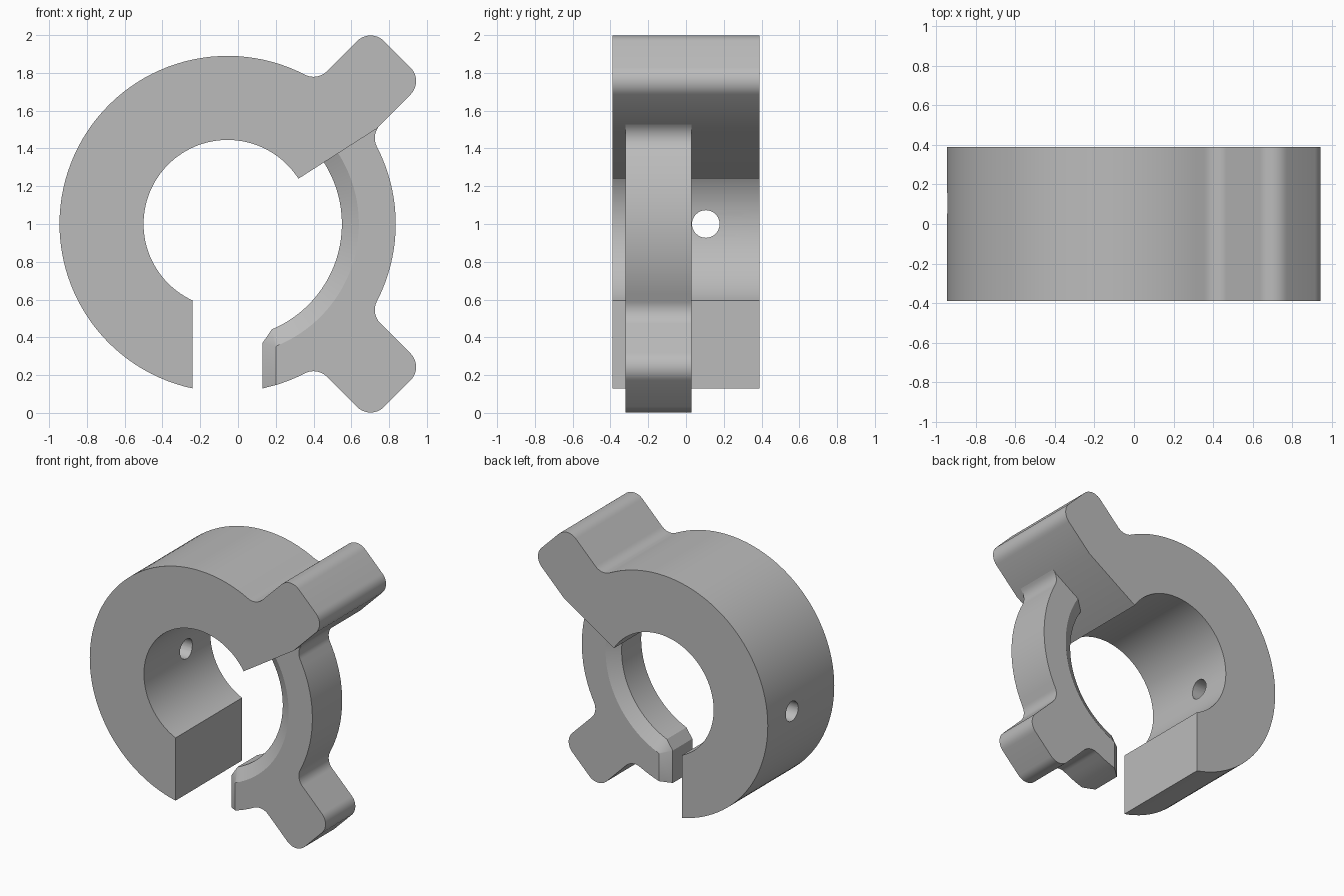
import bpy
import bmesh
import math
from mathutils import Matrix, Vector

cube = bpy.data.objects.get("Cube")
if cube:
    bpy.data.objects.remove(cube, do_unlink=True)

CX, CZ = -0.055, 1.0                 # ring axis
R_OUT, R_BORE = 0.89, 0.445
CUT = 32.6                           # angle of the radial cut, degrees
LUG_HALF, LUG_TIP, FILLET = 0.2, 1.27, 0.1

grey = bpy.data.materials.new("plain grey")
grey.use_nodes = True
grey.diffuse_color = (0.5, 0.5, 0.5, 1)
grey.node_tree.nodes["Principled BSDF"].inputs["Base Color"].default_value = (0.5, 0.5, 0.5, 1)


def polar(r, deg):
    a = math.radians(deg)
    return Vector((r * math.cos(a), r * math.sin(a)))


def arc(r, a0, a1, centre=(0, 0), step=3):
    n = max(2, round(abs(a1 - a0) / step))
    return [Vector(centre) + polar(r, a0 + (a1 - a0) * i / n) for i in range(n + 1)]


def turn(points, deg):
    rot = Matrix.Rotation(math.radians(deg), 2)
    return [rot @ p for p in points]


# Half of a lug pointing along +u: fillet off the ring, then the rounded tip corner
FU = math.sqrt((R_OUT + FILLET) ** 2 - (LUG_HALF + FILLET) ** 2)
SPREAD = math.degrees(math.asin((LUG_HALF + FILLET) / (R_OUT + FILLET)))


def root_fillet():
    return arc(FILLET, 180 + SPREAD, 270, (FU, LUG_HALF + FILLET), 8)


def tip_corner():
    return arc(FILLET, 90, 0, (LUG_TIP - FILLET, LUG_HALF - FILLET), 8)


def flip(points):
    return [Vector((p.x, -p.y)) for p in reversed(points)]


def loft(name, layers):
    """Skin equal-length outlines, given as (y, points), and cap both ends."""
    bm = bmesh.new()
    rings = [[bm.verts.new((CX + p.x, y, CZ + p.y)) for p in pts] for y, pts in layers]
    for a, b in zip(rings, rings[1:]):
        for i in range(len(a)):
            j = (i + 1) % len(a)
            bm.faces.new((a[i], a[j], b[j], b[i]))
    bm.faces.new(rings[0])
    bm.faces.new(rings[-1])
    bmesh.ops.recalc_face_normals(bm, faces=bm.faces)
    mesh = bpy.data.meshes.new(name)
    bm.to_mesh(mesh)
    bm.free()
    obj = bpy.data.objects.new(name, mesh)
    bpy.context.collection.objects.link(obj)
    mesh.materials.append(grey)
    return obj


def activate(obj):
    bpy.ops.object.select_all(action="DESELECT")
    obj.select_set(True)
    bpy.context.view_layer.objects.active = obj


# Wide collar body with the upper lug
gap = -0.24 - CX
gap_out = 270 + math.degrees(math.asin(gap / R_OUT))
gap_in = 270 + math.degrees(math.asin(gap / R_BORE))
lug_top = turn(root_fillet() + tip_corner() + flip(tip_corner()), 45)
side_u = LUG_HALF / math.tan(math.radians(45 - CUT))
lug_base = turn([Vector((side_u, -LUG_HALF))], 45)
outline = (arc(R_BORE, CUT, gap_in) + arc(R_OUT, gap_out, 45 + SPREAD)[:-1]
           + lug_top + lug_base)
body = loft("collar_body", [(-0.39, outline), (0.39, outline)])

# Round cross hole through the side wall
bpy.ops.mesh.primitive_cylinder_add(vertices=40, radius=0.073, depth=0.8,
                                    location=(-0.75, 0.105, 1.0),
                                    rotation=(0, math.pi / 2, 0))
drill = bpy.context.object
drill.name = "hole_cutter"
drill.hide_render = True
activate(body)
mod = body.modifiers.new("cross_hole", "BOOLEAN")
mod.operation = "DIFFERENCE"
mod.solver = "EXACT"
mod.object = drill
bpy.ops.object.modifier_apply(modifier=mod.name)
bpy.data.objects.remove(drill, do_unlink=True)

# Thin arm: its outer edge runs from the body down round the lower lug
arm_top = turn([Vector((FU, -LUG_HALF + 0.02))] + flip(root_fillet()), 45)
low_lug = turn(root_fillet() + tip_corner() + flip(tip_corner()) + flip(root_fillet()), -45)
outer = (arm_top + arc(R_OUT, 45 - SPREAD, -45 + SPREAD)[1:-1] + low_lug
         + arc(R_OUT, -45 - SPREAD, -71)[1:])


def arm_outline(bore, end_x, shoulder, last):
    x = end_x - CX
    end = [Vector((x, -math.sqrt(R_OUT ** 2 - x * x))), Vector((x, shoulder - CZ))]
    return outer + end + arc(bore, last, 37)


wide = arm_outline(0.605, 0.13, 0.37, -67.3)
narrow = arm_outline(0.695, 0.20, 0.35, -68)
BEVEL = 0.06
arm = loft("thin_arm", [(-0.32, narrow), (-0.32 + BEVEL, wide),
                        (0.03 - BEVEL, wide), (0.03, narrow)])

for part in (body, arm):
    activate(part)
    bpy.ops.object.shade_smooth_by_angle(angle=math.radians(25))
